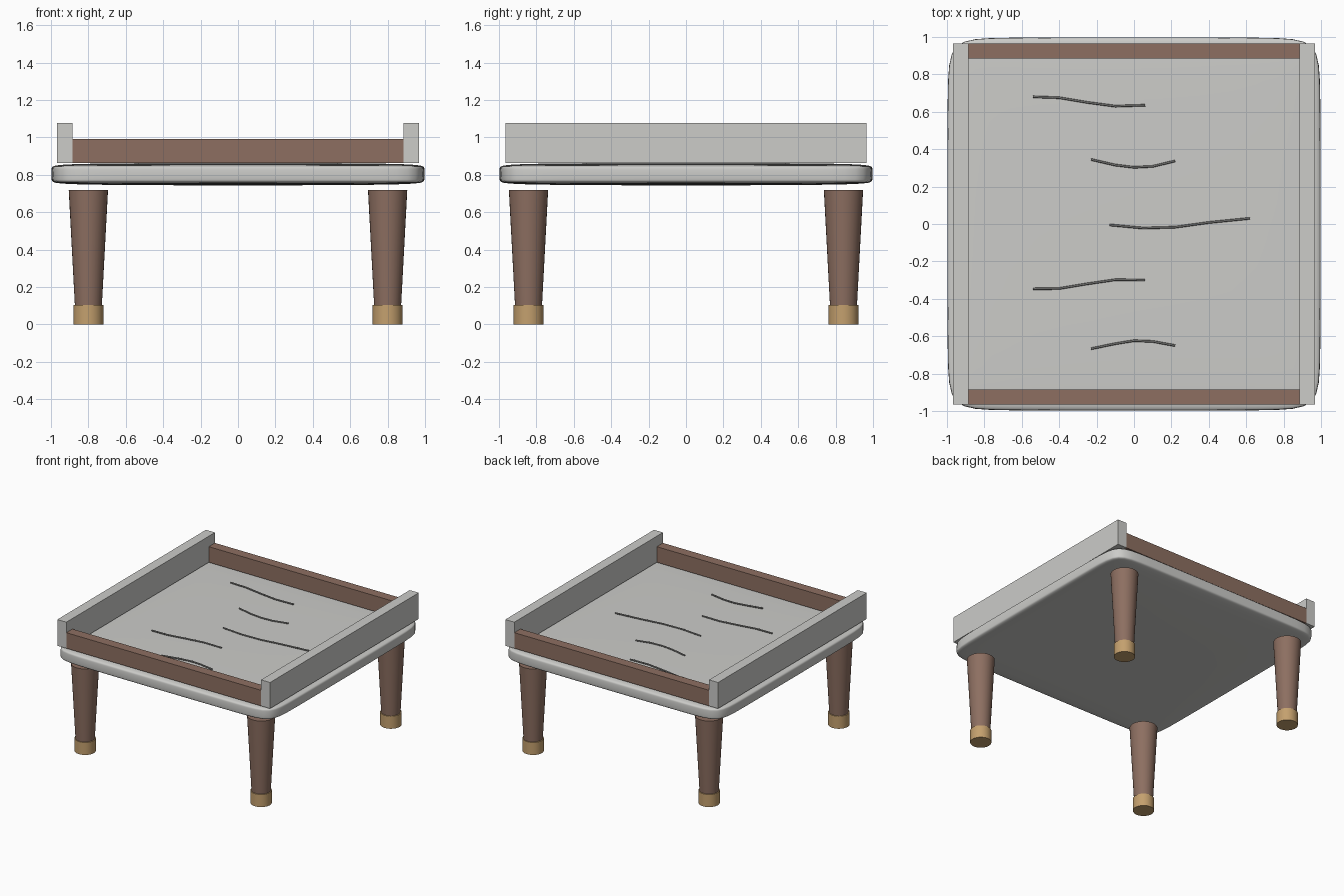
import bpy

if "Cube" in bpy.data.objects:
    bpy.data.objects.remove(bpy.data.objects["Cube"])


def material(name, rgb):
    """Flat material from sRGB 0-255 values."""
    def lin(c):
        c /= 255
        return c / 12.92 if c <= 0.04045 else ((c + 0.055) / 1.055) ** 2.4
    m = bpy.data.materials.new(name)
    m.diffuse_color = [lin(c) for c in rgb] + [1]
    m.use_nodes = True
    m.node_tree.nodes["Principled BSDF"].inputs["Base Color"].default_value = m.diffuse_color
    return m


stone = material("pale_grey", (204, 204, 201))
wood = material("brown_wood", (141, 111, 97))
brass = material("tan_brass", (196, 160, 110))
vein_grey = material("vein_grey", (128, 128, 126))


def box(name, lo, hi, mat):
    """Axis-aligned box between two corners."""
    bpy.ops.mesh.primitive_cube_add(size=1, location=[(a + b) / 2 for a, b in zip(lo, hi)])
    o = bpy.context.object
    o.name = name
    o.scale = [b - a for a, b in zip(lo, hi)]
    bpy.ops.object.transform_apply(location=False, rotation=False, scale=True)
    o.data.materials.append(mat)
    return o


def taper(name, x, y, z0, z1, r0, r1, mat):
    """Round tapered post with sharp end rims."""
    bpy.ops.mesh.primitive_cone_add(vertices=32, radius1=r0, radius2=r1,
                                    depth=z1 - z0, location=(x, y, (z0 + z1) / 2))
    o = bpy.context.object
    o.name = name
    o.data.materials.append(mat)
    bpy.ops.object.shade_smooth_by_angle()


# Slab with softly rounded edges
slab = box("slab", (-1, -1, 0.742), (1, 1, 0.865), stone)
bevel = slab.modifiers.new("edge", "BEVEL")
bevel.width = 0.02
bevel.segments = 1
soften = slab.modifiers.new("soften", "SUBSURF")
soften.levels = soften.render_levels = 3
bpy.ops.object.shade_smooth()

# Tall side rails and lower wooden end rails
for side, s in (("left", -1), ("right", 1)):
    x0, x1 = sorted((s * 0.885, s * 0.967))
    box(side + "_rail", (x0, -0.965, 0.863), (x1, 0.965, 1.078), stone)
for side, s in (("front", -1), ("back", 1)):
    y0, y1 = sorted((s * 0.885, s * 0.965))
    box(side + "_rail", (-0.885, y0, 0.863), (0.885, y1, 0.992), wood)

# Tapered legs with brass feet
for fb, sy in (("front", -1), ("back", 1)):
    for lr, sx in (("left", -1), ("right", 1)):
        x, y = sx * 0.8, sy * 0.842
        taper(f"{fb}_{lr}_leg", x, y, 0.005, 0.718, 0.067, 0.105, wood)
        taper(f"{fb}_{lr}_foot", x, y, 0, 0.103, 0.08, 0.08, brass)

# Thin wavy veins lying on the slab
veins = [
    [(-0.54, 0.68), (-0.4, 0.675), (-0.25, 0.65), (-0.1, 0.63), (0.06, 0.635)],
    [(-0.23, 0.345), (-0.1, 0.315), (0, 0.303), (0.1, 0.308), (0.22, 0.337)],
    [(-0.13, -0.005), (0.05, -0.022), (0.22, -0.017), (0.4, 0.008), (0.62, 0.03)],
    [(-0.54, -0.347), (-0.4, -0.345), (-0.25, -0.32), (-0.1, -0.298), (0.06, -0.3)],
    [(-0.23, -0.667), (-0.1, -0.64), (0, -0.624), (0.1, -0.628), (0.22, -0.65)],
]
for i, pts in enumerate(veins):
    curve = bpy.data.curves.new(f"vein_{i + 1}", "CURVE")
    curve.dimensions = "3D"
    curve.bevel_depth = 0.006
    curve.bevel_resolution = 1
    curve.use_fill_caps = True
    line = curve.splines.new("POLY")
    line.points.add(len(pts) - 1)
    for p, (x, y) in zip(line.points, pts):
        p.co = (x, y, 0.867, 1)
    curve.materials.append(vein_grey)
    o = bpy.data.objects.new(f"vein_{i + 1}", curve)
    bpy.context.collection.objects.link(o)
    bpy.ops.object.select_all(action="DESELECT")
    o.select_set(True)
    bpy.context.view_layer.objects.active = o
    bpy.ops.object.convert(target="MESH")
